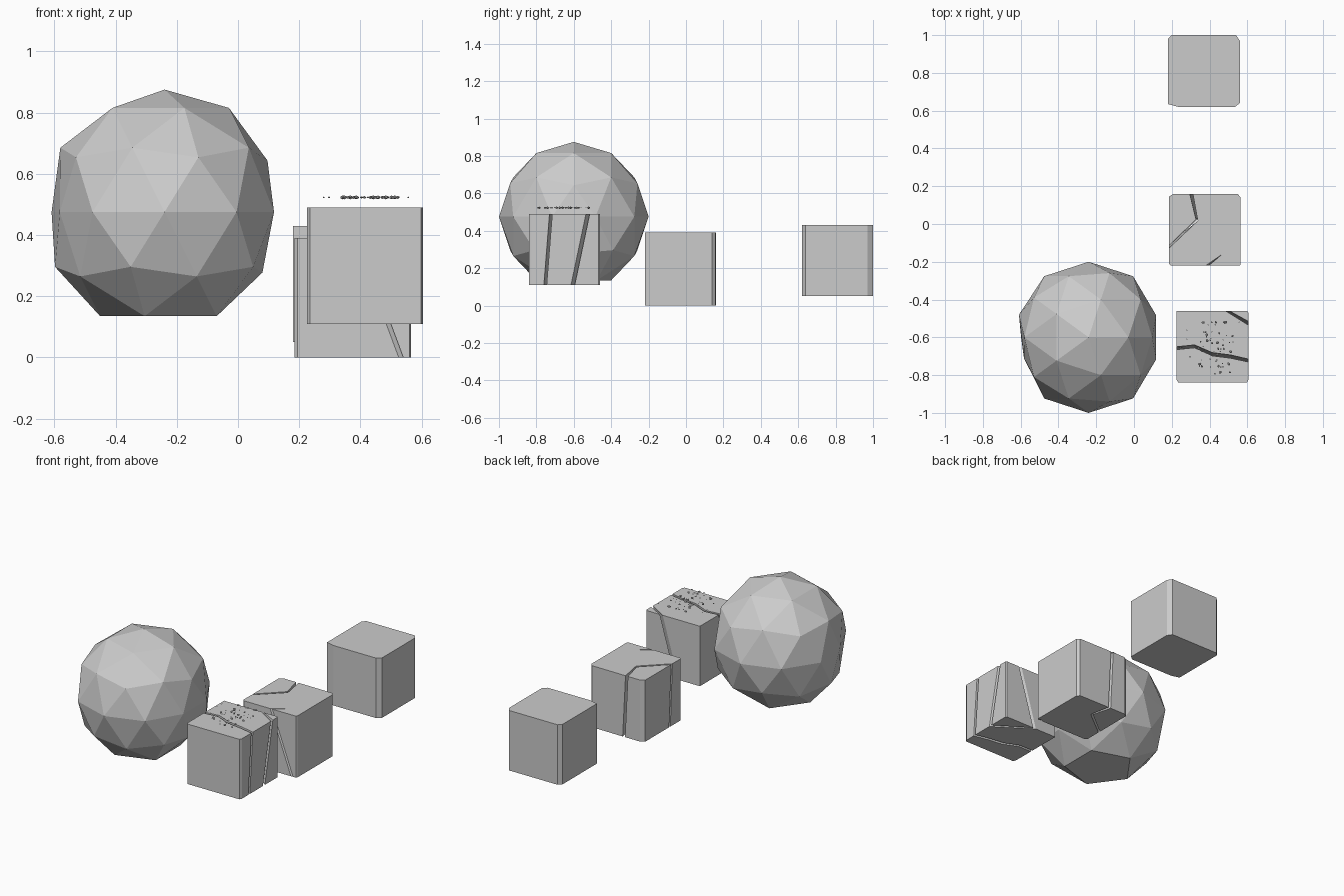
import bpy, bmesh, random
from mathutils import Vector, Matrix

if "Cube" in bpy.data.objects:
    bpy.data.objects.remove(bpy.data.objects["Cube"])


def finish(name, bm):
    bmesh.ops.recalc_face_normals(bm, faces=bm.faces)
    me = bpy.data.meshes.new(name)
    bm.to_mesh(me)
    bm.free()
    ob = bpy.data.objects.new(name, me)
    bpy.context.collection.objects.link(ob)
    return ob


def chunk_block(name, z0, z1, outlines):
    """Slabs from top outlines; points are (x, y) or (x, y, bottom dx, bottom dy)."""
    bm = bmesh.new()
    for pts in outlines:
        pts = [(p + (0, 0))[:4] for p in pts]
        top = [bm.verts.new((x, y, z1)) for x, y, _, _ in pts]
        bot = [bm.verts.new((x + dx, y + dy, z0)) for x, y, dx, dy in pts]
        bm.faces.new(top)
        bm.faces.new(bot[::-1])
        n = len(pts)
        for i in range(n):
            j = (i + 1) % n
            bm.faces.new((top[i], bot[i], bot[j], top[j]))
    return finish(name, bm)


# Boulder: faceted icosphere with a flattened base and dented flanks
C, R = Vector((-0.24, -0.6, 0.475)), 0.4
bm = bmesh.new()
bmesh.ops.create_icosphere(bm, subdivisions=2, radius=1)
for v in bm.verts:
    d = v.co.copy()
    k = 1.0
    if d.z < -0.95:
        k = 0.85
    elif d.x < -0.9 and abs(d.z) < 0.1:
        k = 0.9 if d.y < 0 else 0.97
    elif d.x > 0.8:
        k = 0.94
    v.co = C + d * R * k
finish("boulder", bm)

# Intact block with uneven chamfered corners
chunk_block("whole_block", 0.05, 0.43, [[
    (.18, .635), (.235, .62), (.535, .62), (.56, .64),
    (.56, .97), (.54, 1.0), (.20, 1.0), (.18, .98)]])

# Block split in three by two slanting cracks
chunk_block("cracked_block", 0.0, 0.39, [
    # back left chunk
    [(.185, -.115, 0, .02), (.328, .025, .02, .01), (.295, .16, .02, 0),
     (.21, .16), (.185, .145)],
    # centre chunk
    [(.185, -.21), (.195, -.22), (.38, -.22, .145, 0), (.565, -.092, 0, -.108),
     (.565, .14), (.55, .158), (.312, .16, .02, 0), (.338, .017, .02, .01),
     (.185, -.128, 0, .02)],
    # front right chunk
    [(.395, -.22, .145, 0), (.56, -.22), (.565, -.212), (.565, -.078, 0, -.108)],
])

# Block split in three, with a zigzag crack
chunk_block("shattered_block", 0.11, 0.49, [
    # front chunk
    [(.225, -.825), (.235, -.84), (.597, -.84), (.605, -.825),
     (.605, -.73, 0, -.03), (.51, -.71, 0, -.03), (.415, -.698, 0, -.03),
     (.32, -.655, 0, -.03), (.225, -.665, 0, -.02)],
    # centre chunk
    [(.225, -.65, 0, -.02), (.32, -.64, 0, -.03), (.415, -.681, 0, -.03),
     (.51, -.693, 0, -.03), (.605, -.715, 0, -.03), (.605, -.535, 0, -.08),
     (.485, -.46, -.11, 0), (.225, -.46)],
    # back right chunk
    [(.505, -.46, -.11, 0), (.605, -.515, 0, -.08), (.605, -.468), (.598, -.46)],
])

# Loose crumbs floating above the shattered block
random.seed(5)
bm = bmesh.new()
for i in range(60):
    p = Vector((min(max(random.gauss(.43, .07), .28), .56),
                min(max(random.gauss(-.65, .08), -.82), -.52), .523))
    r = random.choice((.003, .003, .004, .006, .008))
    rot = Matrix.Rotation(random.uniform(0, 6), 4, 'Z')
    bmesh.ops.create_icosphere(
        bm, subdivisions=1, radius=r,
        matrix=Matrix.Translation(p) @ rot @ Matrix.Diagonal((1.2, .9, .8, 1)))
finish("crumbs", bm)
